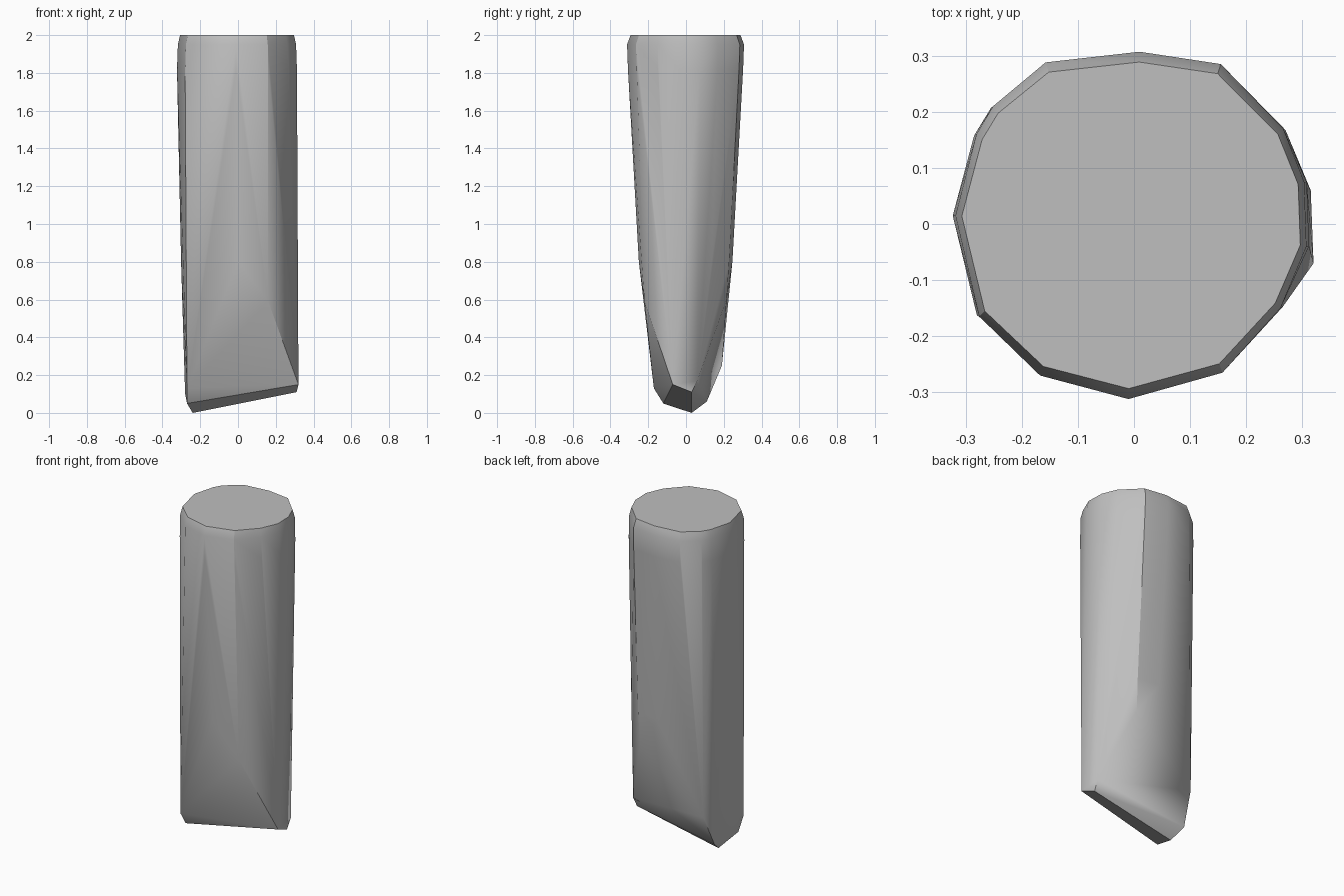
import bpy
import bmesh
import math

# Remove the default cube
cube = bpy.data.objects.get("Cube")
if cube:
    bpy.data.objects.remove(cube, do_unlink=True)

# Irregular outline of the widest part of the shaft
OUTLINE = [
    (-.323, .015), (-.285, .16), (-.255, .21), (-.16, .288), (.01, .307),
    (.157, .285), (.27, .17), (.308, .075), (.312, -.04), (.265, -.15),
    (.16, -.265), (-.01, -.312), (-.17, -.27), (-.28, -.165),
]

# Corners of the slanted wedge: side facets, then the narrow underside
FACETS = [
    (.16, -.22, .59), (.16, .215, .6), (-.22, .215, .75),
    (-.27, -.17, .13), (-.25, .19, .25),
    (.32, -.07, .15), (.315, .06, .17),
]
UNDERSIDE = [
    (.31, .03, .11), (-.24, .03, 0), (-.27, -.12, .05),
    (-.27, .11, .06), (-.28, 0, .1),
]


def ring(z, x_scale, y_scale, x_shift=0):
    """Outline scaled and placed at one height."""
    return [(x * x_scale + x_shift, y * y_scale, z) for x, y in OUTLINE]


def flat_material(name, colour):
    mat = bpy.data.materials.new(name)
    mat.use_nodes = True
    mat.diffuse_color = colour
    for node in mat.node_tree.nodes:
        if node.type == 'BSDF_PRINCIPLED':
            node.inputs["Base Color"].default_value = colour
    return mat


def hull_object(name, points, mat):
    """Chipped solid wrapped tightly around the given corners."""
    bm = bmesh.new()
    for p in points:
        bm.verts.new(p)
    hull = bmesh.ops.convex_hull(bm, input=bm.verts[:])
    loose = {v for v in hull["geom_interior"] + hull["geom_unused"]
             if isinstance(v, bmesh.types.BMVert)}
    bmesh.ops.delete(bm, geom=list(loose), context='VERTS')
    bmesh.ops.dissolve_limit(bm, angle_limit=math.radians(1),
                             verts=bm.verts[:], edges=bm.edges[:])
    bmesh.ops.recalc_face_normals(bm, faces=bm.faces[:])
    mesh = bpy.data.meshes.new(name)
    bm.to_mesh(mesh)
    bm.free()
    mesh.materials.append(mat)
    obj = bpy.data.objects.new(name, mesh)
    bpy.context.collection.objects.link(obj)
    return obj


# Tapered shaft with a softened top rim, ending in the wedge
shaft = ring(2, .95, .94) + ring(1.95, .985, 1) + ring(1.82, 1, .985) + ring(.8, .97, .8, .012)
stone = hull_object("chiselled_stone", shaft + FACETS + UNDERSIDE,
                    flat_material("stone_grey", (.52, .52, .52, 1)))

# Soft facets with crisp edges at the rim and the wedge
bpy.ops.object.select_all(action='DESELECT')
stone.select_set(True)
bpy.context.view_layer.objects.active = stone
bpy.ops.object.shade_smooth_by_angle(angle=math.radians(30))
